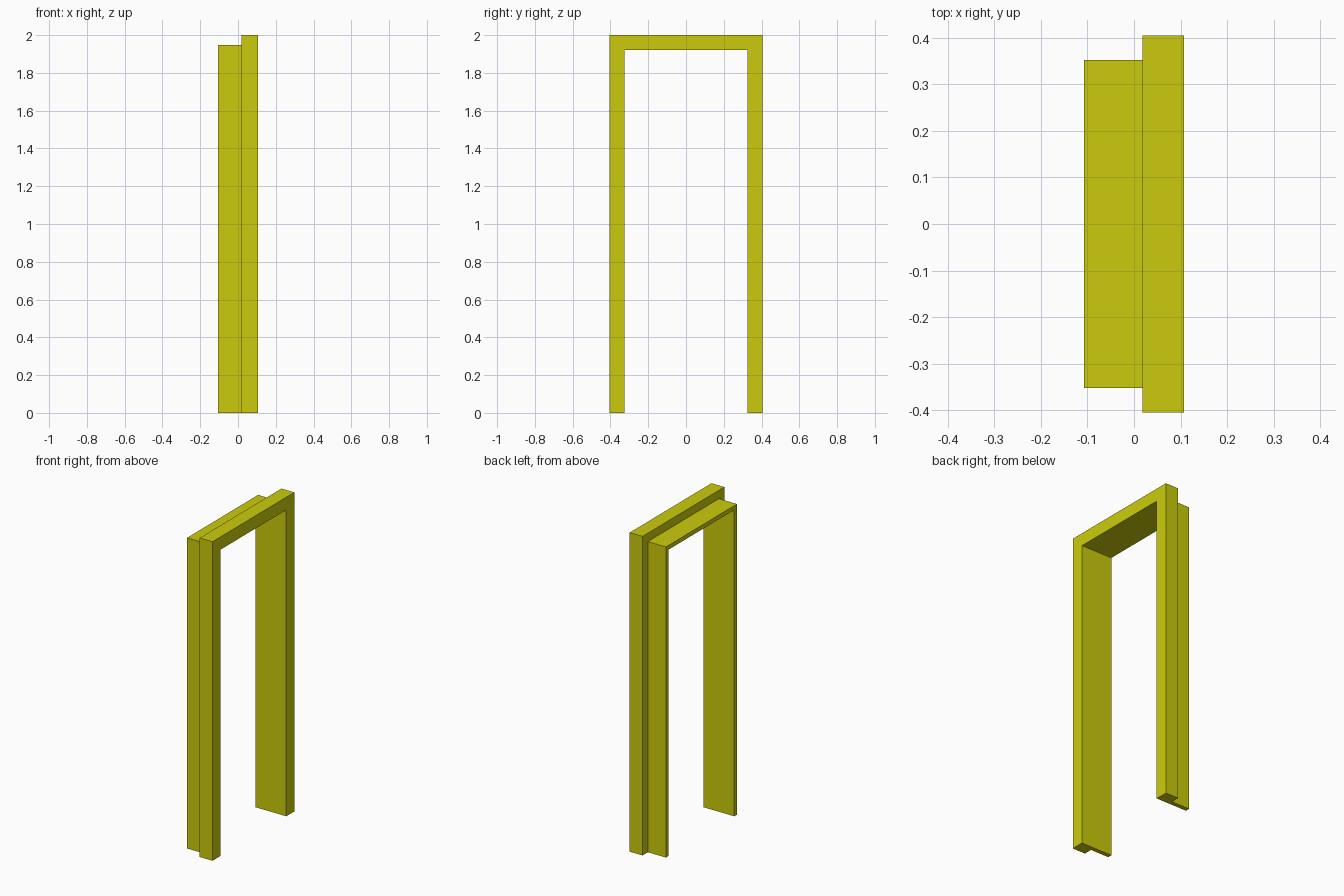
import bpy
import bmesh

cube = bpy.data.objects.get("Cube")
if cube:
    bpy.data.objects.remove(cube, do_unlink=True)

# Single mustard yellow paint
paint = bpy.data.materials.new("mustard yellow")
paint.use_nodes = True
colour = (0.6, 0.6, 0.004, 1)
paint.diffuse_color = colour
paint.node_tree.nodes["Principled BSDF"].inputs["Base Color"].default_value = colour

# Opening size, and the stepped section as (x, distance out from the opening)
HALF_OPENING, OPENING_TOP = 0.325, 1.92
JAMB, CASING = 0.027, 0.08
BACK, STEP, FRONT = -0.107, 0.018, 0.107
section = [(BACK, 0), (FRONT, 0), (FRONT, CASING),
           (STEP, CASING), (STEP, JAMB), (BACK, JAMB)]


def station(bm, side, at_top):
    """Section ring at a foot or at a mitred top corner."""
    return [bm.verts.new((x, side * (HALF_OPENING + out),
                          OPENING_TOP + out if at_top else 0))
            for x, out in section]


# Door frame: section swept up one leg, across the head and down the other
bm = bmesh.new()
rings = [station(bm, side, top)
         for side, top in ((-1, False), (-1, True), (1, True), (1, False))]
for a, b in zip(rings, rings[1:]):
    for i in range(len(section)):
        j = (i + 1) % len(section)
        bm.faces.new((a[i], a[j], b[j], b[i]))
bm.faces.new(rings[0])
bm.faces.new(rings[-1])
bmesh.ops.recalc_face_normals(bm, faces=bm.faces)

mesh = bpy.data.meshes.new("door_frame")
bm.to_mesh(mesh)
bm.free()
mesh.materials.append(paint)
frame = bpy.data.objects.new("door_frame", mesh)
bpy.context.collection.objects.link(frame)
